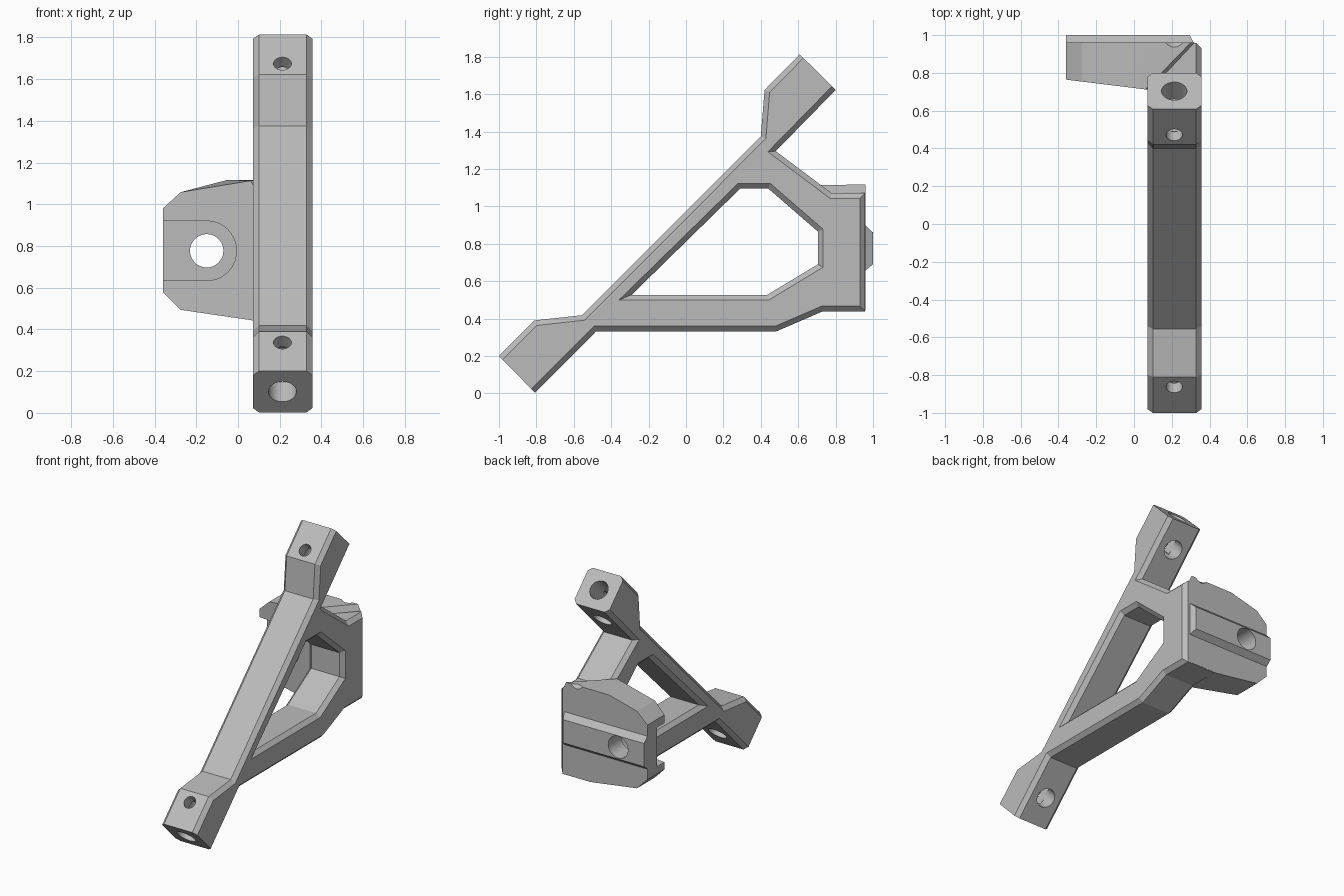
import bpy, bmesh
from math import radians
from mathutils import Vector

if "Cube" in bpy.data.objects:
    bpy.data.objects.remove(bpy.data.objects["Cube"])

GREY = (0.5, 0.5, 0.5, 1)
mat = bpy.data.materials.new("plain grey")
mat.use_nodes = True
mat.diffuse_color = GREY
mat.node_tree.nodes["Principled BSDF"].inputs["Base Color"].default_value = GREY


def finish(bm, name):
    bmesh.ops.recalc_face_normals(bm, faces=bm.faces)
    mesh = bpy.data.meshes.new(name)
    bm.to_mesh(mesh)
    bm.free()
    mesh.materials.append(mat)
    obj = bpy.data.objects.new(name, mesh)
    bpy.context.collection.objects.link(obj)
    return obj


def loft(name, rings):
    """Closed solid through rings with equal point counts."""
    bm = bmesh.new()
    loops = [[bm.verts.new(p) for p in ring] for ring in rings]
    for a, b in zip(loops, loops[1:]):
        for i in range(len(a)):
            bm.faces.new((a[i - 1], a[i], b[i], b[i - 1]))
    bm.faces.new(loops[0])
    bm.faces.new(loops[-1])
    return finish(bm, name)


def offset(points, dist):
    """Move each edge of a clockwise outline inward; dist is one value per edge."""
    pts = [Vector(p) for p in points]
    n = len(pts)
    lines = []
    for i in range(n):
        d = (pts[(i + 1) % n] - pts[i]).normalized()
        normal = Vector((d.y, -d.x))
        lines.append((normal, normal.dot(pts[i]) + dist[i]))
    out = []
    for i in range(n):
        (a, da), (b, db) = lines[i - 1], lines[i]
        det = a.x * b.y - a.y * b.x
        out.append(((da * b.y - db * a.y) / det, (a.x * db - b.x * da) / det))
    return out


def cylinder(start, end, radius):
    start, end = Vector(start), Vector(end)
    axis = end - start
    bm = bmesh.new()
    bmesh.ops.create_cone(bm, cap_ends=True, segments=40, radius1=radius,
                          radius2=radius, depth=axis.length)
    bmesh.ops.rotate(bm, verts=bm.verts,
                     matrix=Vector((0, 0, 1)).rotation_difference(axis).to_matrix())
    bmesh.ops.translate(bm, verts=bm.verts, vec=(start + end) / 2)
    return finish(bm, "cutter")


def combine(obj, other, operation):
    mod = obj.modifiers.new("combine", "BOOLEAN")
    mod.operation, mod.object, mod.solver = operation, other, "EXACT"
    bpy.context.view_layer.objects.active = obj
    bpy.ops.object.modifier_apply(modifier=mod.name)
    bpy.data.objects.remove(other)


# Chamfered strut frame, outline in y and z; the two pad ends stay square
X0, X1, C = 0.072, 0.357, 0.028
outline = [(-0.807, 0.003), (-1, 0.2), (-0.81, 0.39), (-0.555, 0.418), (0.4, 1.375),
           (0.42, 1.622), (0.608, 1.813), (0.8, 1.622), (0.48, 1.295), (0.78, 1.07),
           (0.958, 1.07), (0.958, 0.438), (0.73, 0.438), (0.485, 0.332), (-0.48, 0.332)]
cuts = [C] * len(outline)
cuts[0] = cuts[6] = 0
face = offset(outline, cuts)
frame = loft("bracket", [[(x, y, z) for y, z in ring] for x, ring in
                         ((X0, face), (X0 + C, outline), (X1 - C, outline), (X1, face))])

# Window with flared rims
window = [(-0.29, 0.527), (0.29, 1.095), (0.44, 1.095), (0.705, 0.865),
          (0.705, 0.69), (0.435, 0.527)]
wide = offset(window, [-C] * len(window))
wider = offset(window, [-2 * C] * len(window))
combine(frame, loft("cutter", [[(x, y, z) for y, z in ring] for x, ring in (
    (X0 - C, wider), (X0, wide), (X0 + C, window),
    (X1 - C, window), (X1, wide), (X1 + C, wider))]), "DIFFERENCE")

# Mounting plate, tapered from its back to its front
back = [(-0.36, 0.98), (-0.275, 1.058), (-0.05, 1.117), (0.3, 1.117), (0.32, 1.075),
        (0.32, 0.442), (0.08, 0.442), (-0.275, 0.494), (-0.36, 0.58)]
front = [(-0.36, 0.98), (-0.275, 1.058), (-0.05, 1.095), (0.06, 1.113), (0.085, 1.07),
         (0.085, 0.445), (0.08, 0.442), (-0.275, 0.494), (-0.36, 0.58)]
plate = loft("plate", [[(x, 0.72 - 0.123 * x, z) for x, z in front],
                       [(x, 0.96, z) for x, z in back]])

# Raised locating ridge across the back
ridge = loft("ridge", [[(-0.36, y, lo), (-0.36, y, hi), (x, y, hi), (x, y, lo)]
                       for y, x, lo, hi in ((0.94, 0.325, 0.64, 0.917), (1, 0.295, 0.69, 0.86))])
combine(plate, ridge, "UNION")

# Open-sided bolt seat and its through hole
HX, HZ, SEAT = -0.15, 0.777, 0.85
combine(plate, cylinder((HX, 0.5, HZ), (HX, SEAT, HZ), 0.143), "DIFFERENCE")
slot = loft("cutter", [[(x, y, HZ - 0.143), (x, y, HZ + 0.143), (x, SEAT, HZ + 0.143),
                        (x, SEAT, HZ - 0.143)] for x, y in ((-0.5, 0.5), (HX, 0.5))])
combine(plate, slot, "DIFFERENCE")
combine(plate, cylinder((HX, 0.5, HZ), (HX, 1.2, HZ), 0.08), "DIFFERENCE")
combine(frame, plate, "UNION")

# Pad bores: one along each strut end, one stepped bore across it
BX = 0.213
cross = Vector((0, 1, -1)).normalized()
for end, sign in (((BX, -0.903, 0.102), 1), ((BX, 0.704, 1.718), -1)):
    end = Vector(end)
    along = Vector((0, sign, sign)).normalized()
    centre = end + along * 0.195
    for start, stop, radius in ((end - along * 0.1, end + along * 0.25, 0.067),
                                (centre - cross * 0.05, centre + cross * 0.65, 0.067),
                                (centre - cross * 0.3, centre, 0.043)):
        combine(frame, cylinder(start, stop, radius), "DIFFERENCE")

# Round bores shade smooth, flats stay crisp
bpy.ops.object.select_all(action="DESELECT")
frame.select_set(True)
bpy.context.view_layer.objects.active = frame
bpy.ops.object.shade_smooth_by_angle(angle=radians(12))
